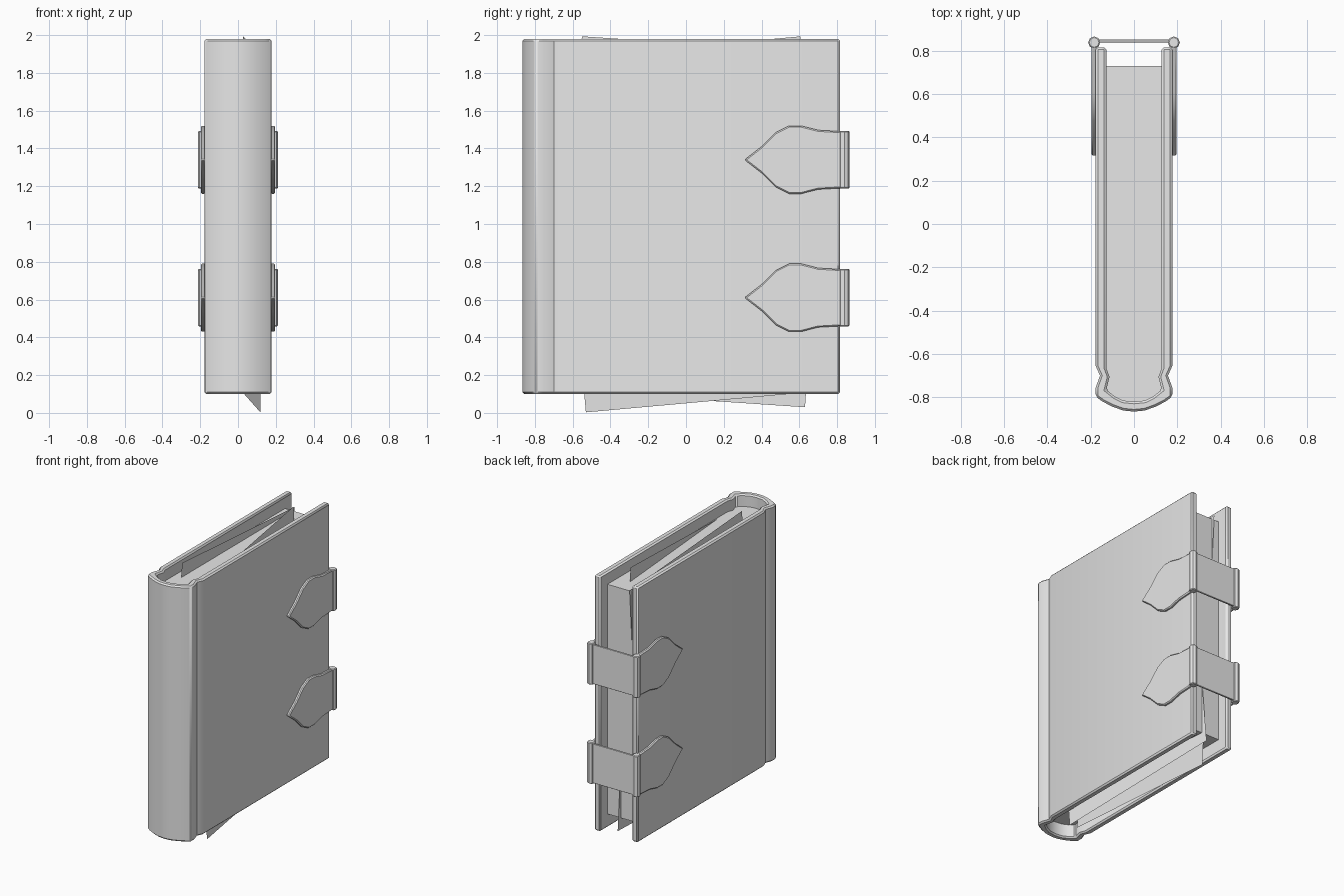
import bpy, bmesh, math
from mathutils import Vector

if "Cube" in bpy.data.objects:
    bpy.data.objects.remove(bpy.data.objects["Cube"], do_unlink=True)

grey = bpy.data.materials.new("plain_grey")
grey.use_nodes = True
grey.diffuse_color = (0.8, 0.8, 0.8, 1)
grey.node_tree.nodes["Principled BSDF"].inputs["Base Color"].default_value = (0.8, 0.8, 0.8, 1)


def finish(name, bm, bevel=0, smooth=True):
    """Turn a bmesh into a named object with the shared material."""
    bmesh.ops.recalc_face_normals(bm, faces=bm.faces)
    mesh = bpy.data.meshes.new(name)
    bm.to_mesh(mesh)
    bm.free()
    mesh.materials.append(grey)
    obj = bpy.data.objects.new(name, mesh)
    bpy.context.collection.objects.link(obj)
    if bevel:
        mod = obj.modifiers.new("edge_bevel", "BEVEL")
        mod.width = bevel
        mod.segments = 1
        mod.limit_method = "ANGLE"
        mod.angle_limit = math.radians(50)
    if smooth:
        bpy.ops.object.select_all(action="DESELECT")
        obj.select_set(True)
        bpy.context.view_layer.objects.active = obj
        bpy.ops.object.shade_smooth_by_angle(angle=math.radians(35))
    return obj


def prism(name, outline, place, depth, bevel=0, smooth=True):
    """Extrude an outline; place maps its 2D points into space."""
    bm = bmesh.new()
    face = bm.faces.new([bm.verts.new(place(a, b)) for a, b in outline])
    ext = bmesh.ops.extrude_face_region(bm, geom=[face])
    moved = [v for v in ext["geom"] if isinstance(v, bmesh.types.BMVert)]
    bmesh.ops.translate(bm, verts=moved, vec=Vector(depth))
    return finish(name, bm, bevel, smooth)


def mirror_x(half):
    """Complete a half outline that starts on the centre line."""
    return [(-x, y) for x, y in reversed(half[1:])] + half


# Cover: boards, hinge grooves and rounded spine in one wrapped strip
outer = [(0, -.866), (.05, -.861), (.10, -.843), (.145, -.82), (.177, -.797),
         (.177, -.755), (.157, -.70), (.177, -.655), (.177, .815)]
inner = [(0, -.82), (.05, -.815), (.09, -.795), (.128, -.765),
         (.113, -.705), (.128, -.665), (.128, .815)]
wrap = mirror_x(outer) + list(reversed(mirror_x(inner)))
prism("cover", wrap, lambda x, y: (x, y, .10), (0, 0, 1.88), .01)

# Page block following the inside of the cover
pages = mirror_x(inner[:-1] + [(.128, .73)])
prism("page_block", pages, lambda x, y: (x, y, .20), (0, 0, 1.69))


def loose_sheet(name, corner, tilt, side, x_at):
    """A crooked page; corner is its lower outer corner as (y, z)."""
    wide, tall = 1.31, 1.88
    along = Vector((math.cos(tilt), math.sin(tilt))) * side
    up = Vector((-math.sin(tilt), math.cos(tilt)))
    base = Vector(corner)
    bm = bmesh.new()
    ring = [base, base + along * wide, base + along * wide + up * tall, base + up * tall]
    bm.faces.new([bm.verts.new((x_at(p.x), p.x, p.y)) for p in ring])
    finish(name, bm, smooth=False)


loose_sheet("loose_sheet_left", (-.53, .003), .09, 1, lambda y: .076 - .08 * y)
loose_sheet("loose_sheet_right", (.63, .03), -.067, -1, lambda y: -.07)

# Clasps: pointed plates on both boards, hinge barrels and a strap
upper = [(.31, 0), (.40, .07), (.475, .145), (.545, .18), (.61, .18),
         (.70, .157), (.83, .15)]
leaf = upper + [(y, -z) for y, z in reversed(upper[1:])]
for level, mid in (("lower", .61), ("upper", 1.34)):
    for label, s in (("left", 1), ("right", -1)):
        prism(f"{level}_clasp_plate_{label}", leaf,
              lambda y, z: (s * .172, y, mid + z), (s * .025, 0, 0), .007)
        octagon = [(.028 * math.cos(math.radians(a)), .028 * math.sin(math.radians(a)))
                   for a in range(0, 360, 45)]
        prism(f"{level}_clasp_hinge_{label}", octagon,
              lambda x, y: (s * .184 + x, .838 + y, mid - .152), (0, 0, .304), .005)
    strap = [(-.17, -.145), (.17, -.145), (.17, .145), (-.17, .145)]
    prism(f"{level}_clasp_strap", strap,
          lambda x, z: (x, .839, mid + z), (0, .013, 0), .002)
